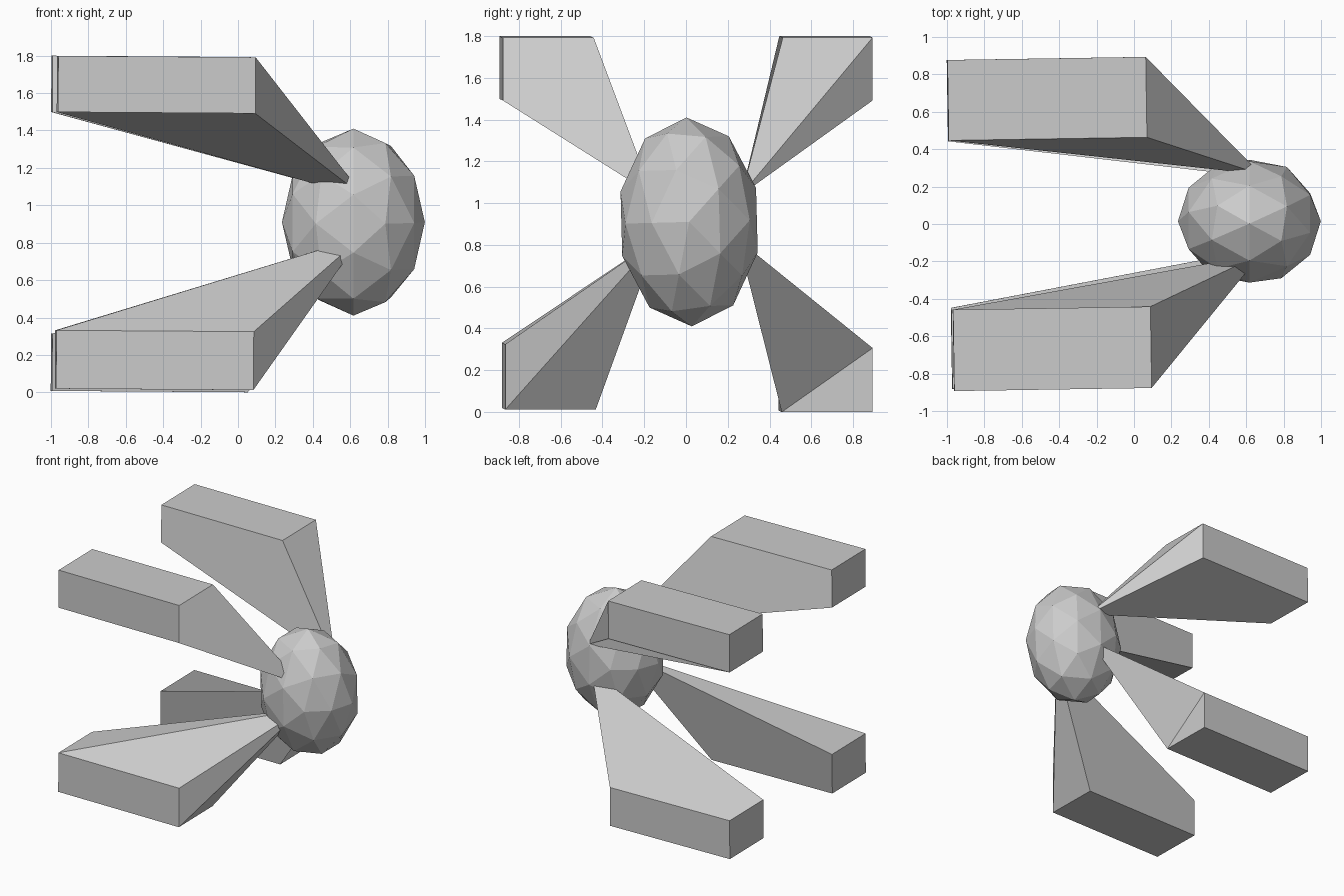
import bpy, bmesh
from math import radians
from mathutils import Matrix, Vector

if "Cube" in bpy.data.objects:
    bpy.data.objects.remove(bpy.data.objects["Cube"])


def add_object(name, bm):
    mesh = bpy.data.meshes.new(name)
    bm.to_mesh(mesh)
    bm.free()
    obj = bpy.data.objects.new(name, mesh)
    bpy.context.collection.objects.link(obj)
    return obj


# Low-poly body, its pole pointing along x, tipped very slightly
bm = bmesh.new()
bmesh.ops.create_icosphere(bm, subdivisions=2, radius=1.0)
bm.transform(Matrix.Translation((0.617, 0.015, 0.91))
             @ Matrix.Rotation(radians(1.5), 4, 'X')
             @ Matrix.Diagonal((0.382, 0.341, 0.5, 1))
             @ Matrix.Rotation(radians(90), 4, 'Y')
             @ Matrix.Rotation(radians(-90), 4, 'Z'))
add_object("body", bm)


# Each limb is a slightly skewed block whose corner nearest the body is pulled
# inside it; the twisted faces fold outward (ridge) or inward (groove)
def limb(name, low, high, root, ridge="", groove=""):
    low, high, root = Vector(low), Vector(high), Vector(root)
    mid = (low + high) / 2
    skew = Matrix.Rotation(radians(0.9), 3, 'Z') @ Matrix.Rotation(radians(0.4), 3, 'Y')
    bm = bmesh.new()
    bmesh.ops.create_cube(bm, size=1)
    faces = {"xyz"[max(range(3), key=lambda i: abs(f.normal[i]))] + ("+" if sum(f.normal) > 0 else "-"): f
             for f in bm.faces}
    for v in bm.verts:
        corner = Vector([high[i] if v.co[i] > 0 else low[i] for i in range(3)])
        v.co = mid + skew @ (corner - mid)
    tip = min(bm.verts, key=lambda v: (v.co - root).length)
    tip.co = root
    for key, face in faces.items():
        if tip in face.verts and key[0] in ridge + groove:
            vs = list(face.verts)
            k = vs.index(tip) + (0 if key[0] in ridge else 1)
            bmesh.utils.face_split(face, vs[k % 4], vs[(k + 2) % 4])
    add_object(name, bm)


limb("upper_front_limb", (-0.965, -0.885, 1.495), (0.09, -0.45, 1.795), (0.68, -0.16, 1.04))
limb("upper_back_limb", (-0.995, 0.455, 1.495), (0.065, 0.885, 1.796), (0.68, 0.265, 1.04),
     ridge="x")
limb("lower_front_limb", (-0.975, -0.873, 0.016), (0.08, -0.44, 0.328), (0.66, -0.135, 0.83),
     ridge="xz")
limb("lower_back_limb", (-0.997, 0.45, 0.004), (0.05, 0.885, 0.31), (0.66, 0.25, 0.825),
     groove="x")
